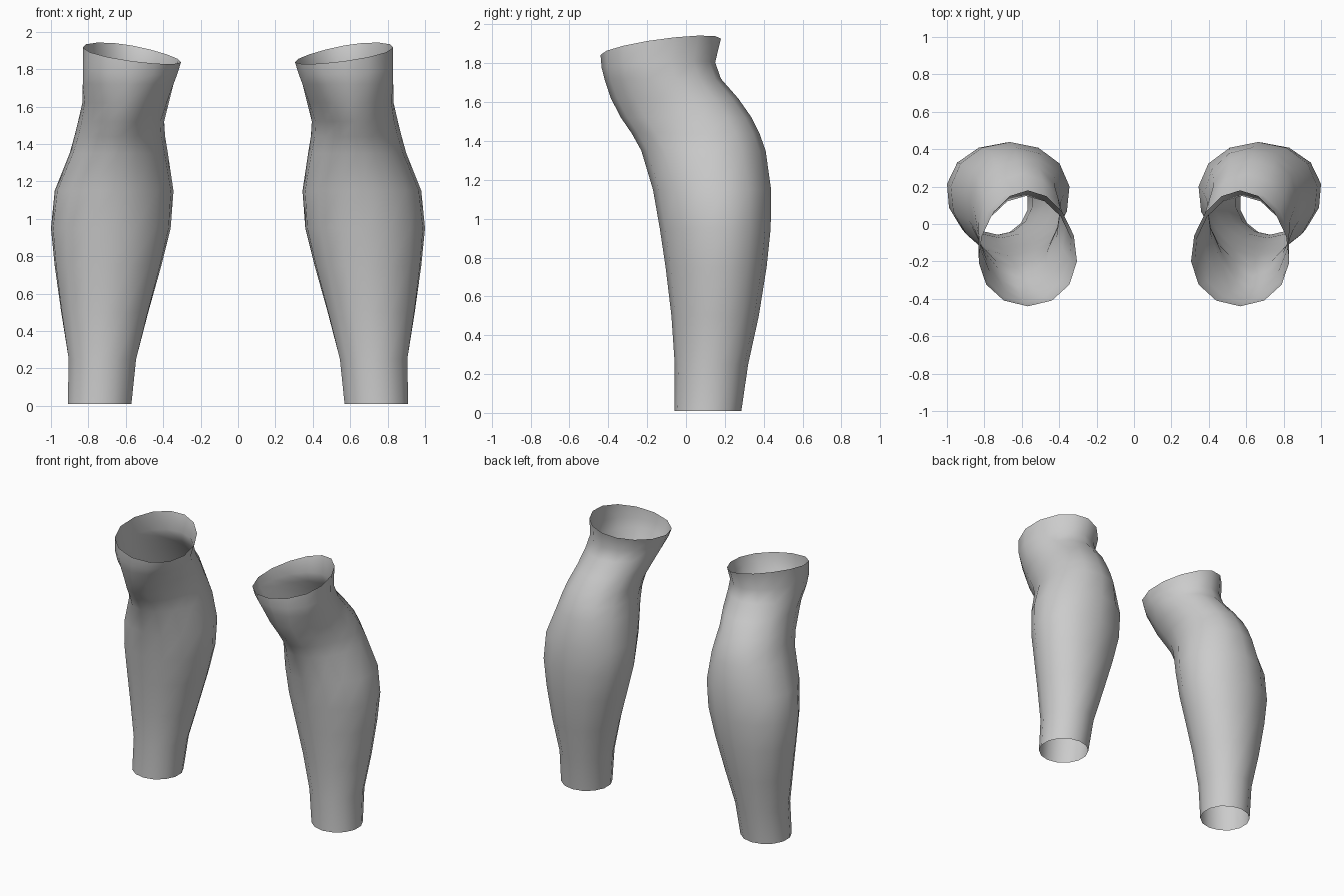
import bpy, bmesh, math

if "Cube" in bpy.data.objects:
    bpy.data.objects.remove(bpy.data.objects["Cube"])

SIDES = 14
# ring: height, inner x, outer x, front y, back y, pinch (+ narrows front, - narrows back)
RINGS = [
    (0.01, 0.57, 0.91, -0.06, 0.285, 0.0),
    (0.25, 0.545, 0.905, -0.058, 0.32, 0.0),
    (0.50, 0.48, 0.945, -0.075, 0.375, 0.03),
    (0.75, 0.41, 0.98, -0.105, 0.415, 0.06),
    (0.95, 0.36, 1.0, -0.135, 0.436, 0.08),
    (1.15, 0.345, 0.98, -0.17, 0.438, 0.1),
    (1.35, 0.375, 0.90, -0.23, 0.41, 0.15),
    (1.44, 0.39, 0.875, -0.28, 0.378, 0.2),
    (1.52, 0.395, 0.855, -0.335, 0.338, 0.2),
    (1.62, 0.37, 0.832, -0.387, 0.268, 0.12),
    (1.72, 0.345, 0.83, -0.42, 0.18, 0.0),
    (1.79, 0.325, 0.83, -0.434, 0.15, -0.1),
    (1.885, 0.305, 0.83, -0.44, 0.18, -0.15),
]

skin = bpy.data.materials.new("plain_grey")
skin.diffuse_color = (0.6, 0.6, 0.6, 1)
skin.use_nodes = True
skin.node_tree.nodes["Principled BSDF"].inputs["Base Color"].default_value = skin.diffuse_color


def ring_points(ring, rim):
    z, x0, x1, y0, y1, pinch = ring
    angles = [-math.pi / 2 + 2 * math.pi * i / SIDES for i in range(SIDES)]
    across = [math.cos(a) * (1 + pinch * math.sin(a)) for a in angles]
    widest = max(across)
    for a, c in zip(angles, across):
        x = (x0 + x1) / 2 + (x1 - x0) / 2 * c / widest
        y = (y0 + y1) / 2 + (y1 - y0) / 2 * math.sin(a)
        # the knee rim slopes up toward the outer back
        dz = rim * (0.04 * math.cos(a) + 0.042 * math.sin(a))
        yield x, y, z + dz


def lower_leg(name, side):
    bm = bmesh.new()
    loops = []
    for i, ring in enumerate(RINGS):
        rim = {len(RINGS) - 1: 1.0, len(RINGS) - 2: 0.35}.get(i, 0.0)
        loops.append([bm.verts.new((side * x, y, z)) for x, y, z in ring_points(ring, rim)])
    # open tube of quads between neighbouring rings
    for low, high in zip(loops, loops[1:]):
        for i in range(SIDES):
            j = (i + 1) % SIDES
            quad = [low[i], low[j], high[j], high[i]]
            bm.faces.new(quad if side > 0 else quad[::-1])
    for f in bm.faces:
        f.smooth = True
    mesh = bpy.data.meshes.new(name)
    bm.to_mesh(mesh)
    bm.free()
    mesh.materials.append(skin)
    obj = bpy.data.objects.new(name, mesh)
    bpy.context.collection.objects.link(obj)


lower_leg("left_lower_leg", 1)
lower_leg("right_lower_leg", -1)
